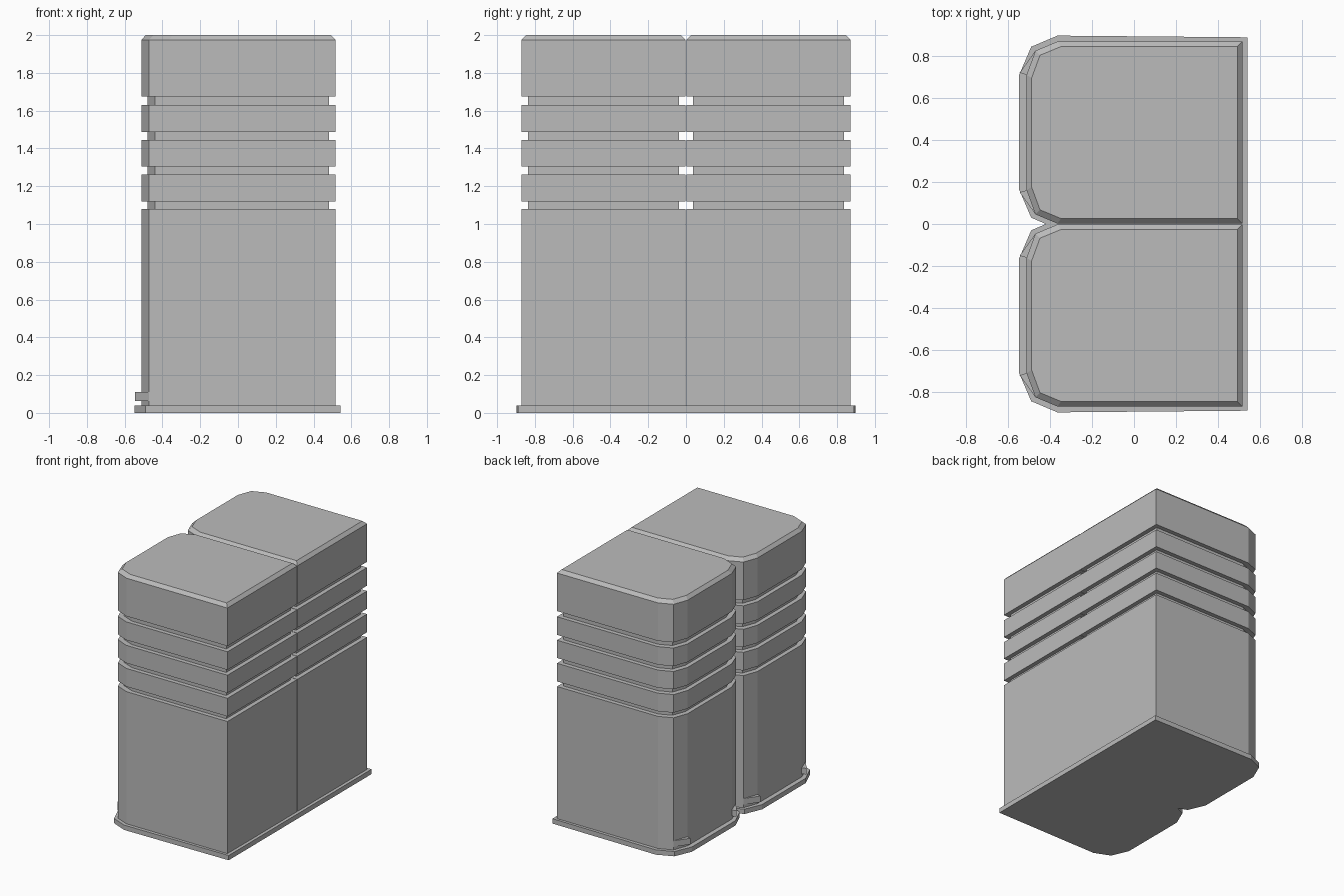
import bpy
import bmesh

cube = bpy.data.objects.get("Cube")
if cube:
    bpy.data.objects.remove(cube, do_unlink=True)

grey = bpy.data.materials.new("plain_grey")
grey.use_nodes = True
colour = (0.5, 0.5, 0.5, 1)
grey.diffuse_color = colour
grey.node_tree.nodes["Principled BSDF"].inputs["Base Color"].default_value = colour


def build(name, rings):
    """Skin a stack of (outline, height) rings and cap both ends."""
    bm = bmesh.new()
    layers = [[bm.verts.new((x, y, z)) for x, y in outline] for outline, z in rings]
    n = len(layers[0])
    for low, high in zip(layers, layers[1:]):
        for i in range(n):
            j = (i + 1) % n
            bm.faces.new((low[i], low[j], high[j], high[i]))
    bm.faces.new(layers[0])
    bm.faces.new(layers[-1])
    bmesh.ops.recalc_face_normals(bm, faces=bm.faces)
    mesh = bpy.data.meshes.new(name)
    bm.to_mesh(mesh)
    bm.free()
    mesh.materials.append(grey)
    obj = bpy.data.objects.new(name, mesh)
    bpy.context.collection.objects.link(obj)


# Column outline about its own centre: square at +x, chamfered at -x
half = [(0.517, 0.434), (-0.365, 0.434), (-0.47, 0.39), (-0.512, 0.275)]
outline = half + [(x, -y) for x, y in reversed(half)]


def placed(cy, inset=0):
    """Outline moved to the column centre and drawn in evenly."""
    sx, sy = 1 - inset / 0.515, 1 - inset / 0.434
    return [(x * sx, y * sy + cy) for x, y in outline]


# Grooved columns with bevelled tops
grooves = [(1.08, 1.12), (1.263, 1.305), (1.445, 1.487), (1.63, 1.675)]
for side, cy in (("front", -0.436), ("back", 0.436)):
    full, core, top = placed(cy), placed(cy, 0.034), placed(cy, 0.024)
    rings = [(full, 0.03)]
    for low, high in grooves:
        rings += [(full, low), (core, low), (core, high), (full, high)]
    rings += [(full, 1.975), (top, 2)]
    build(side + "_column", rings)

    # Small wedge feet on the chamfered corners
    for label, s in (("front", -1), ("back", 1)):
        foot = [(x, cy + s * y) for x, y in
                [(-0.47, 0.39), (-0.545, 0.285), (-0.512, 0.275), (-0.45, 0.3)]]
        build(f"{side}_column_{label}_foot", [(foot, 0.062), (foot, 0.11)])

# Plinth with a notch between the columns
edge = [(0.542, 0.89), (-0.365, 0.898), (-0.49, 0.845), (-0.548, 0.71),
        (-0.548, 0.165), (-0.49, 0.03)]
plinth = edge + [(-0.42, 0)] + [(x, -y) for x, y in reversed(edge)]
build("plinth", [(plinth, 0), (plinth, 0.038)])
